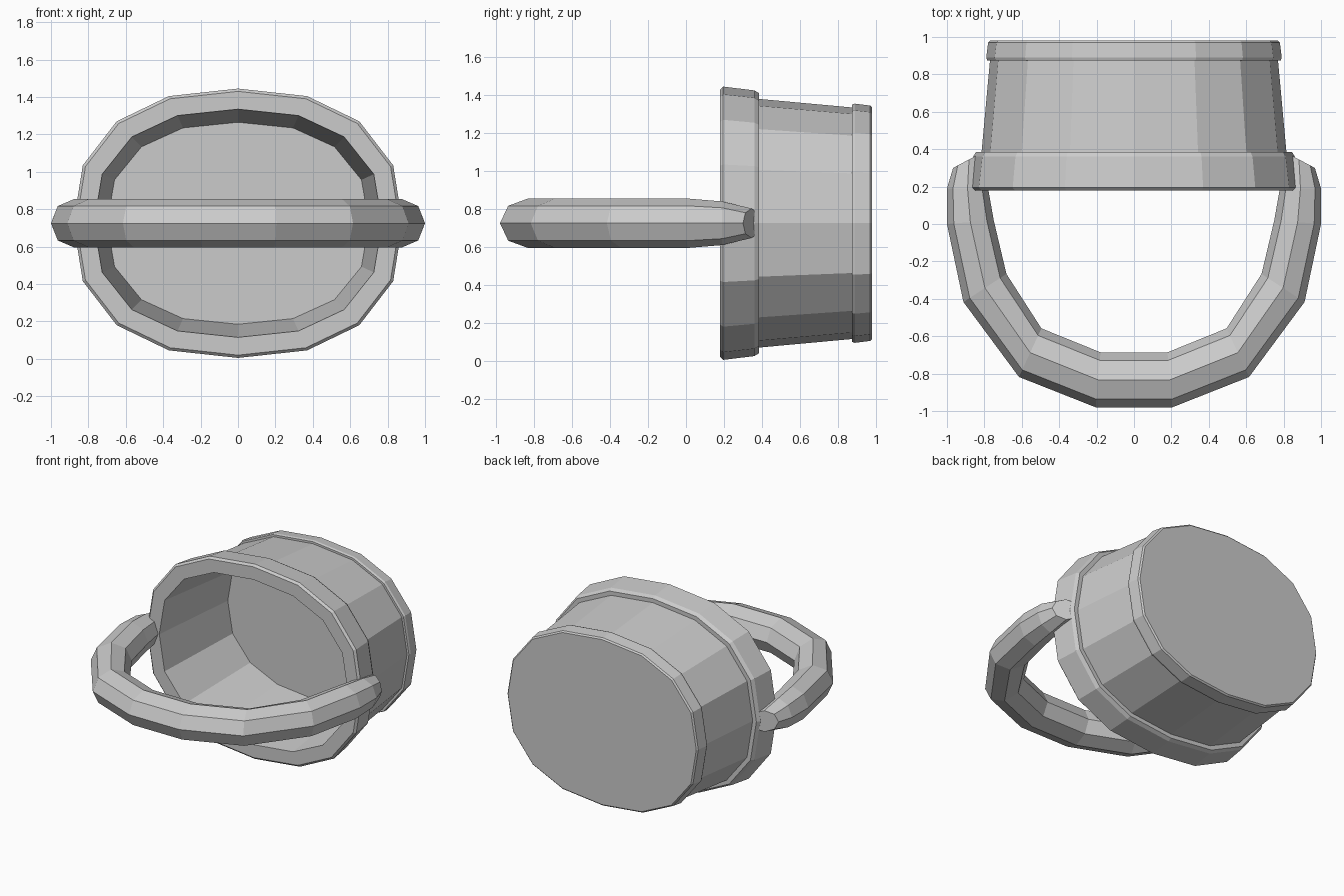
import bpy, bmesh, math
from mathutils import Vector

cube = bpy.data.objects.get("Cube")
if cube:
    bpy.data.objects.remove(cube, do_unlink=True)

grey = bpy.data.materials.new("plain grey")
grey.use_nodes = True
COLOUR = (0.6, 0.6, 0.6, 1)
grey.diffuse_color = COLOUR
grey.node_tree.nodes["Principled BSDF"].inputs["Base Color"].default_value = COLOUR

MID = 0.725  # height of the bucket's axis


def loft(name, rings):
    """Skin a list of closed rings and cap both ends."""
    bm = bmesh.new()
    loops = [[bm.verts.new(p) for p in ring] for ring in rings]
    for a, b in zip(loops, loops[1:]):
        n = len(a)
        for i in range(n):
            j = (i + 1) % n
            bm.faces.new((a[i], a[j], b[j], b[i]))
    bm.faces.new(loops[0])
    bm.faces.new(loops[-1])
    bmesh.ops.recalc_face_normals(bm, faces=bm.faces)
    mesh = bpy.data.meshes.new(name)
    bm.to_mesh(mesh)
    bm.free()
    mesh.materials.append(grey)
    obj = bpy.data.objects.new(name, mesh)
    bpy.context.collection.objects.link(obj)
    return obj


# Sixteen-sided oval outline, from one quarter
quarter = [(0, 1), (0.42, 0.944), (0.737, 0.757), (0.943, 0.43), (1, 0)]
half = quarter + [(x, -z) for x, z in quarter[-2::-1]]
outline = half + [(-x, z) for x, z in half[-2:0:-1]]


def oval(y, r):
    return [Vector((x * (r + 0.16), y, MID + z * r)) for x, z in outline]


# Bucket: inner floor, mouth, front rim, tapered wall, base band
profile = [
    (0.88, 0.54), (0.18, 0.61),
    (0.18, 0.705), (0.195, 0.72), (0.36, 0.70), (0.385, 0.685),
    (0.385, 0.655), (0.875, 0.61),
    (0.875, 0.625), (0.89, 0.63), (0.97, 0.62), (0.98, 0.61),
]
loft("bucket", [oval(y, r) for y, r in profile])

# Handle: centre, outward half-width vector, half-height for each section
sections = [
    ((0.192, -0.833), (0.013, -0.147), 0.13),
    ((0.555, -0.688), (0.06, -0.13), 0.13),
    ((0.797, -0.342), (0.115, -0.075), 0.13),
    ((0.875, 0.01), (0.125, -0.01), 0.13),
    ((0.89, 0.19), (0.11, 0), 0.115),
    ((0.882, 0.345), (0.085, -0.045), 0.078),
]


def octagon(centre, out, height, side):
    ring = []
    for i in range(8):
        c, s = math.cos(i * math.pi / 4), math.sin(i * math.pi / 4)
        ring.append(Vector((side * (centre[0] + c * out[0]),
                            centre[1] + c * out[1], MID + s * height)))
    return ring


rings = [octagon(*s, -1) for s in reversed(sections)] + [octagon(*s, 1) for s in sections]
loft("carry_handle", rings)
